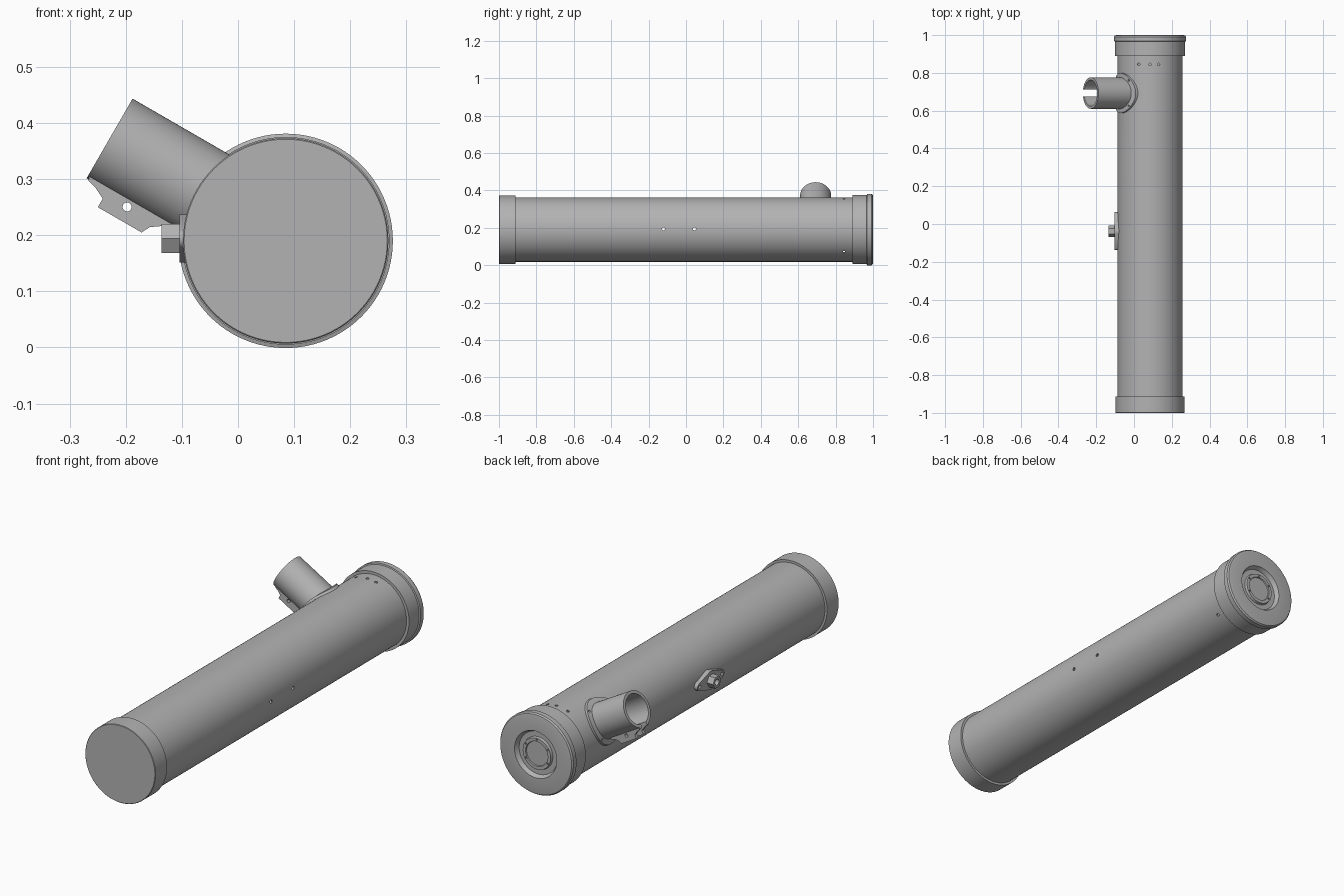
import bpy, bmesh, math
from mathutils import Matrix, Vector

cube = bpy.data.objects.get("Cube")
if cube:
    bpy.data.objects.remove(cube, do_unlink=True)

grey = bpy.data.materials.new("plain grey")
grey.use_nodes = True
GREY = (0.45, 0.45, 0.45, 1)
grey.diffuse_color = GREY
grey.node_tree.nodes["Principled BSDF"].inputs["Base Color"].default_value = GREY


def frame(x, z, origin):
    """Matrix with the given local x and z directions."""
    x, z = Vector(x).normalized(), Vector(z).normalized()
    m = Matrix((x, z.cross(x), z)).transposed().to_4x4()
    m.translation = Vector(origin)
    return m


def finish(name, bm, m):
    bmesh.ops.remove_doubles(bm, verts=bm.verts, dist=1e-5)
    bmesh.ops.transform(bm, matrix=m, verts=bm.verts)
    bmesh.ops.recalc_face_normals(bm, faces=bm.faces)
    mesh = bpy.data.meshes.new(name)
    bm.to_mesh(mesh)
    bm.free()
    mesh.materials.append(grey)
    ob = bpy.data.objects.new(name, mesh)
    bpy.context.collection.objects.link(ob)
    return ob


def lathe(name, profile, m, steps=96):
    """Revolve a closed (radius, height) profile about local z."""
    bm = bmesh.new()
    vs = [bm.verts.new((r, 0, t)) for r, t in profile]
    es = [bm.edges.new((vs[i - 1], v)) for i, v in enumerate(vs)
          if not (profile[i - 1][0] == 0 and profile[i][0] == 0)]
    bmesh.ops.spin(bm, geom=vs + es, axis=(0, 0, 1), cent=(0, 0, 0),
                   angle=math.tau, steps=steps, use_duplicate=False)
    return finish(name, bm, m)


def prism(name, pts, t0, t1, m):
    """Extrude a local xy outline from t0 to t1."""
    bm = bmesh.new()
    f = bm.faces.new([bm.verts.new((x, y, t0)) for x, y in pts])
    top = bmesh.ops.extrude_face_region(bm, geom=[f])["geom"]
    bmesh.ops.translate(bm, vec=(0, 0, t1 - t0),
                        verts=[v for v in top if isinstance(v, bmesh.types.BMVert)])
    return finish(name, bm, m)


def circle(r, n=16, cx=0, cy=0, a0=0, a1=math.tau):
    return [(cx + r * math.cos(a0 + (a1 - a0) * i / n),
             cy + r * math.sin(a0 + (a1 - a0) * i / n)) for i in range(n)]


def rod(r, t0, t1, m, n=16, cx=0, cy=0):
    return prism("cutter", circle(r, n, cx, cy), t0, t1, m)


def cut(ob, cutter, op="DIFFERENCE", keep=False):
    mod = ob.modifiers.new("cut", "BOOLEAN")
    mod.operation, mod.solver, mod.object = op, "EXACT", cutter
    bpy.context.view_layer.objects.active = ob
    bpy.ops.object.modifier_apply(modifier=mod.name)
    if not keep:
        bpy.data.objects.remove(cutter, do_unlink=True)


CX, CZ, SY, FY = 0.085, 0.19, 0.693, -0.0375
S30, C30 = 0.5, math.sqrt(0.75)
out, down = (-C30, 0, S30), (-S30, 0, -C30)
TUBE = frame((1, 0, 0), (0, 1, 0), (CX, 0, CZ))
SPOUT = frame(down, out, (CX, SY, CZ))
EAR = frame(out, (0, -1, 0), (CX, SY, CZ))
FLANGE = frame((0, 1, 0), (-1, 0, 0), (0, FY, 0.194))

# Hollow main tube
body = lathe("main_tube", [(0.167, -0.985), (0.172, -0.985), (0.172, 0.955), (0.167, 0.955)], TUBE)
cut(body, rod(0.069, 0.1, 0.3, SPOUT, 48))
for deg in (110.4, 90, 74.8, -44, -136):
    a = math.radians(deg)
    cut(body, rod(0.007, 0.1, 0.25,
                  frame((0, 1, 0), (math.cos(a), 0, math.sin(a)), (CX, 0.845, CZ))))

# Front end cap
lathe("front_cap", [(0, -1), (0.181, -1), (0.183, -0.998), (0.183, -0.912),
                    (0.171, -0.912), (0.171, -0.99), (0, -0.99)], TUBE)

# Back end cap with rim, recess and raised dial
back = lathe("back_cap", [(0.171, 0.89), (0.185, 0.89), (0.185, 0.966), (0.191, 0.968),
                          (0.191, 0.991), (0.186, 0.998), (0.178, 1), (0.11, 1), (0.1, 0.98),
                          (0.076, 0.98), (0.073, 0.992), (0.058, 0.992), (0.056, 0.987),
                          (0, 0.987), (0, 0.96), (0.171, 0.96)], TUBE)
for deg in (30, 150, 210, 270, 330):
    x, y = 0.0655 * math.cos(math.radians(deg)), 0.0655 * math.sin(math.radians(deg))
    cut(back, rod(0.004, 0.985, 1.01, TUBE, 12, x, y))

# Saddle plate wrapped over the tube
saddle = lathe("spout_saddle", [(0.069, 0.1), (0.106, 0.1), (0.106, 0.2), (0.069, 0.2)], SPOUT)
cut(saddle, rod(0.183, 0.4, 0.95, TUBE, 96), "INTERSECT")
cut(saddle, rod(0.1715, 0.3, 1.05, TUBE, 96))
for deg in (45, 135, 225, 315):
    x, y = 0.095 * math.cos(math.radians(deg)), 0.095 * math.sin(math.radians(deg))
    cut(saddle, rod(0.005, 0.08, 0.25, SPOUT, 12, x, y))

# Angled spout, trimmed to the tube and slit along its underside
spout = lathe("spout", [(0.069, 0.1), (0.083, 0.1), (0.083, 0.363), (0.069, 0.363)], SPOUT)
cut(spout, rod(0.1705, 0.3, 1.05, TUBE, 96))
slot = [(0.2, 0), (0.4, 0), (0.4, 0.13), (0.2, 0.13)]
cut(spout, prism("cutter", slot, -0.018, 0.018, EAR))
cut(spout, rod(0.008, -0.05, 0.05, EAR, 16, 0.275, 0.089))

# Pair of clamp ears either side of the slit
ear_outline = [(0.362, 0.072), (0.358, 0.083), (0.34, 0.088), (0.32, 0.098), (0.32, 0.1155),
               (0.23, 0.1155), (0.222, 0.1), (0.205, 0.088), (0.185, 0.082), (0.185, 0.072)]
for side, t in (("left", -0.034), ("right", 0.018)):
    ear = prism("clamp_ear_" + side, ear_outline, t, t + 0.016, EAR)
    cut(ear, rod(0.008, -0.05, 0.05, EAR, 16, 0.275, 0.089))

# Lozenge side flange with a hexagonal fitting
half = math.radians(70)
outline = []
for cx, r, mid in ((0.0825, 0.018, 0), (0, 0.043, 90), (-0.0825, 0.018, 180), (0, 0.043, 270)):
    m = math.radians(mid)
    span = half if cx else math.radians(18)
    outline += circle(r, 10, cx, 0, m - span, m + span)
flange = prism("side_flange", outline, 0.078, 0.104, FLANGE)
cut(flange, rod(0.172, -0.3, 0.3, TUBE, 96))
nut = prism("side_nut", circle(0.03, 6), 0.09, 0.136, FLANGE)
cut(nut, rod(0.014, 0.115, 0.2, FLANGE, 24))

# Bolt holes straight through flange and both tube walls
for x in (-0.0825, 0.0825):
    drill = rod(0.008, -0.4, 0.3, FLANGE, 16, x)
    cut(flange, drill, keep=True)
    cut(body, drill)

for ob in bpy.context.scene.objects:
    if ob.type == "MESH":
        bpy.ops.object.select_all(action="DESELECT")
        ob.select_set(True)
        bpy.context.view_layer.objects.active = ob
        bpy.ops.object.shade_smooth_by_angle(angle=math.radians(30))
